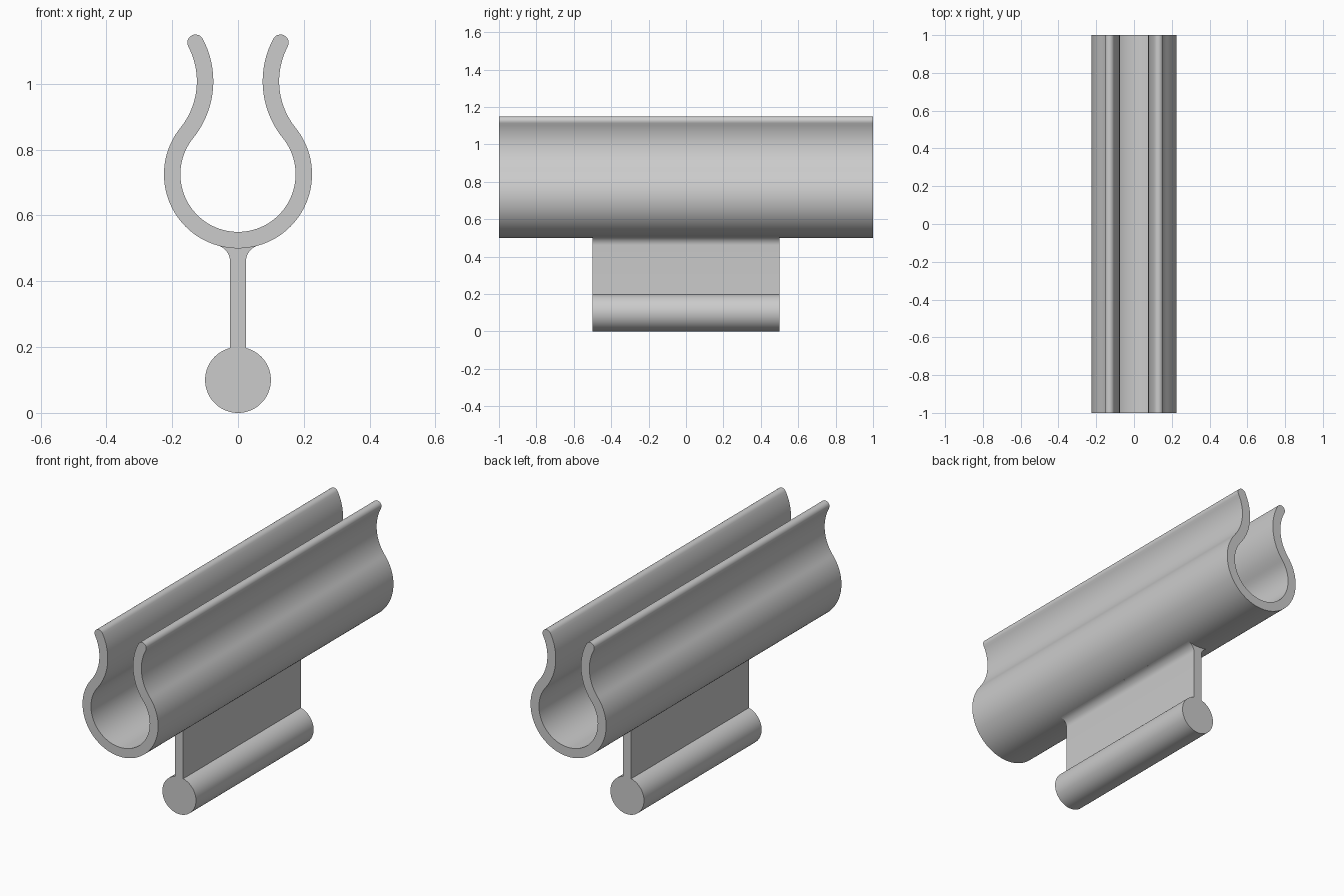
import bpy
import bmesh
from math import sin, cos, pi, sqrt, atan2, asin, radians

cube = bpy.data.objects.get("Cube")
if cube:
    bpy.data.objects.remove(cube, do_unlink=True)

grey = bpy.data.materials.new("plain grey")
grey.use_nodes = True
colour = (0.6, 0.6, 0.6, 1)
grey.diffuse_color = colour
grey.node_tree.nodes["Principled BSDF"].inputs["Base Color"].default_value = colour


def arc(cx, cz, r, start, end, steps):
    """Points on an arc in the x-z plane, both ends included."""
    angles = [start + (end - start) * i / steps for i in range(steps + 1)]
    return [(cx + r * cos(a), cz + r * sin(a)) for a in angles]


def mirrored(half):
    """Close an outline from its right half, listed from bottom to top."""
    return half + [(-x, z) for x, z in reversed(half) if abs(x) > 1e-5]


def extrude_outline(name, outline, length):
    """Sweep an x-z outline along y, centred on y = 0."""
    bm = bmesh.new()
    face = bm.faces.new([bm.verts.new((x, -length / 2, z)) for x, z in outline])
    swept = bmesh.ops.extrude_face_region(bm, geom=[face], use_keep_orig=True)
    verts = [v for v in swept["geom"] if isinstance(v, bmesh.types.BMVert)]
    bmesh.ops.translate(bm, verts=verts, vec=(0, length, 0))
    bmesh.ops.recalc_face_normals(bm, faces=bm.faces)
    mesh = bpy.data.meshes.new(name)
    bm.to_mesh(mesh)
    bm.free()
    mesh.materials.append(grey)
    obj = bpy.data.objects.new(name, mesh)
    bpy.context.collection.objects.link(obj)
    bpy.ops.object.select_all(action='DESELECT')
    obj.select_set(True)
    bpy.context.view_layer.objects.active = obj
    bpy.ops.object.shade_smooth_by_angle(angle=radians(30))
    return obj


# Clip: a round cradle whose wall runs on into two outward-curling lips
centre_z, radius, half_wall = 0.725, 0.2, 0.025
lip_x, lip_r = 0.35, 0.25
lip_dz = sqrt((radius + lip_r) ** 2 - lip_x ** 2)
lip_z = centre_z + lip_dz
join = atan2(lip_dz, lip_x)
tip = pi - asin(0.117 / lip_r)

outer = arc(0, centre_z, radius + half_wall, -pi / 2, join, 40)
outer += arc(lip_x, lip_z, lip_r - half_wall, pi + join, tip, 20)[1:]
cap = arc(lip_x + lip_r * cos(tip), lip_z + lip_r * sin(tip), half_wall,
          tip - pi, tip - 2 * pi, 12)
# The rounded tip turns over the top, from the outer side to the inner side
cap = arc(lip_x + lip_r * cos(tip), lip_z + lip_r * sin(tip), half_wall,
          tip - pi, tip, 12) if cap[6][1] < lip_z + lip_r * sin(tip) else cap
cap_mid_up = sorted([cap, [(2 * (lip_x + lip_r * cos(tip)) - x,
                            2 * (lip_z + lip_r * sin(tip)) - z) for x, z in cap]],
                    key=lambda pts: pts[6][1])[-1]
if cap_mid_up[0][0] < cap_mid_up[-1][0]:
    cap_mid_up.reverse()
inner = arc(lip_x, lip_z, lip_r + half_wall, tip, pi + join, 20)
inner += arc(0, centre_z, radius - half_wall, join, -pi / 2, 40)[1:]
half = outer + cap_mid_up[1:-1] + inner
left = [(-x, z) for x, z in reversed(half)]
extrude_outline("clip", half + left[1:-1], 2)

# Keel: a round rod, a thin web and a fillet blending into the clip
web, rod_r, fillet_r = 0.024, 0.1, 0.05
outer_r = radius + half_wall
fillet_x = web + fillet_r
drop = sqrt((outer_r + fillet_r) ** 2 - fillet_x ** 2)
blend = atan2(drop, -fillet_x)
keel = arc(0, rod_r, rod_r, -pi / 2, pi / 2 - asin(web / rod_r), 32)
keel += arc(fillet_x, centre_z - drop, fillet_r, pi, blend, 10)
keel += arc(0, centre_z, radius, blend - pi, -pi / 2, 8)
extrude_outline("keel", mirrored(keel), 1)
